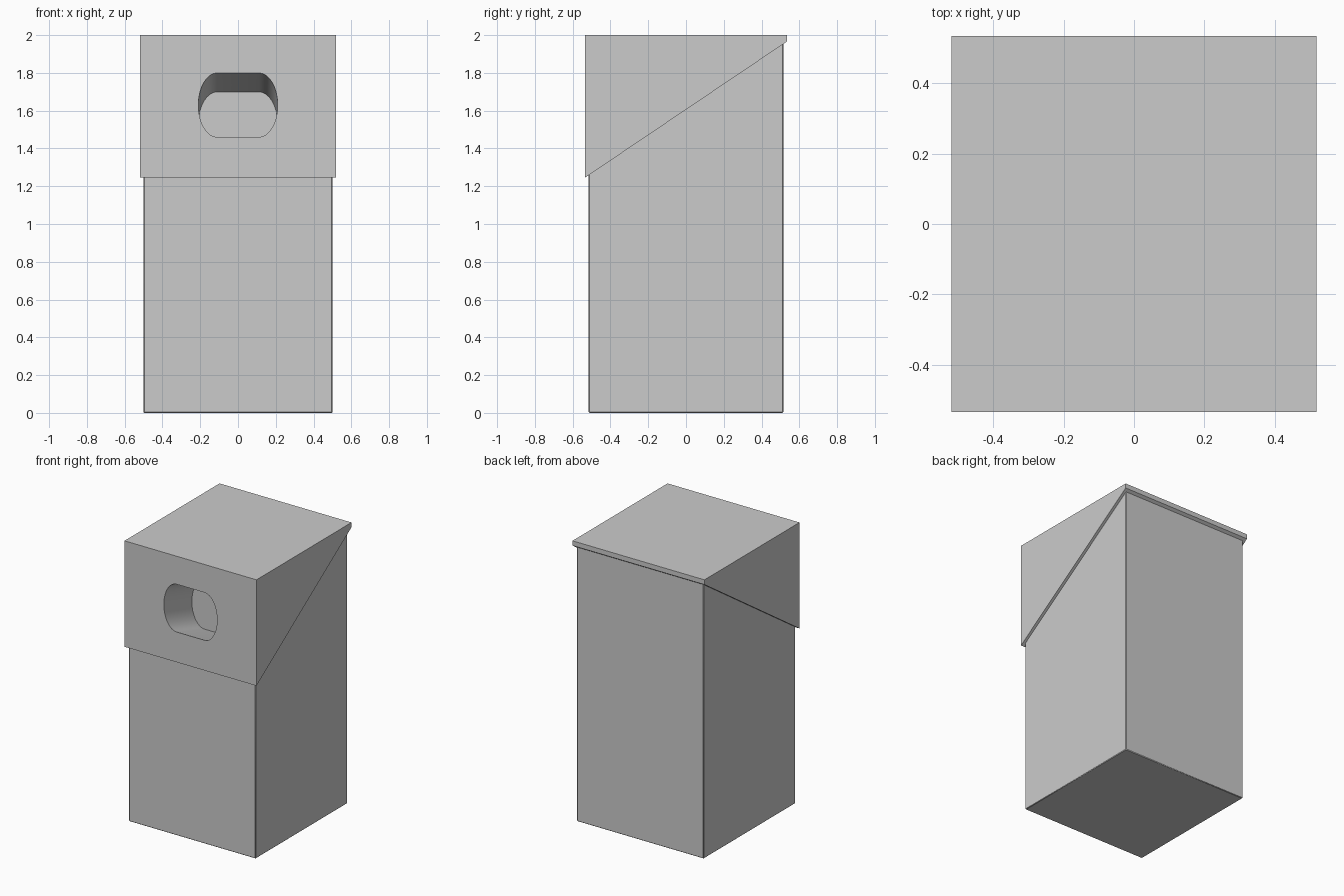
import bpy, bmesh
from math import cos, sin, pi, radians

if "Cube" in bpy.data.objects:
    bpy.data.objects.remove(bpy.data.objects["Cube"])


def slope(y):
    """Height of the slanted joint between bin and hood."""
    return 1.245 + (y + 0.535) * 0.674


def ring(bm, hx, hy, height):
    """Rectangular loop of verts; first edge lies at the front."""
    corners = [(-hx, -hy), (hx, -hy), (hx, hy), (-hx, hy)]
    return [bm.verts.new((x, y, height(y))) for x, y in corners]


def bridge(bm, low, high, skip=()):
    n = len(low)
    for i in range(n):
        if i not in skip:
            j = (i + 1) % n
            bm.faces.new((low[i], low[j], high[j], high[i]))


def finish(bm, name):
    bmesh.ops.recalc_face_normals(bm, faces=bm.faces[:])
    mesh = bpy.data.meshes.new(name)
    bm.to_mesh(mesh)
    bm.free()
    obj = bpy.data.objects.new(name, mesh)
    bpy.context.collection.objects.link(obj)
    bpy.ops.object.select_all(action='DESELECT')
    obj.select_set(True)
    bpy.context.view_layer.objects.active = obj
    bpy.ops.object.shade_smooth_by_angle(angle=radians(30))
    return obj


# Bin body: box with a slanted open top, hidden under the hood
bm = bmesh.new()
base = ring(bm, 0.50, 0.515, lambda y: 0)
rim = ring(bm, 0.50, 0.515, slope)
bm.faces.new(base[::-1])
bridge(bm, base, rim)
body = finish(bm, "bin_body")
bevel = body.modifiers.new("soft_edges", 'BEVEL')
bevel.width = 0.004
bevel.segments = 1

# Hood: wedge overhanging the bin, with a narrow lip underneath
bm = bmesh.new()
inner = ring(bm, 0.50, 0.515, slope)
outer = ring(bm, 0.52, 0.535, slope)
top = ring(bm, 0.52, 0.535, lambda y: 2.0)
bridge(bm, inner, outer)
bridge(bm, outer, top, skip=(0,))
bm.faces.new(top)

# Opening outline: flat top and bottom with elliptical ends
outline = []
for side, start in ((1, -pi / 2), (-1, pi / 2)):
    for i in range(17):
        a = start + pi * i / 16
        outline.append((side * 0.11 + 0.10 * cos(a), 1.63 + 0.17 * sin(a)))
mouth = [bm.verts.new((x, -0.535, z)) for x, z in outline]

# Chute sloping down into the hood, closed at its far end
chute_end = [bm.verts.new((x, -0.22, z - 0.10)) for x, z in outline]
bridge(bm, mouth, chute_end)
bm.faces.new(chute_end)

# Front panel filled around the opening
n = len(mouth)
edges = [bm.edges.get((mouth[i], mouth[(i + 1) % n])) for i in range(n)]
for a, b in ((outer[0], outer[1]), (outer[1], top[1]),
             (top[1], top[0]), (top[0], outer[0])):
    edges.append(bm.edges.get((a, b)) or bm.edges.new((a, b)))
bmesh.ops.triangle_fill(bm, edges=edges, use_beauty=True, normal=(0, -1, 0))
finish(bm, "hood")
